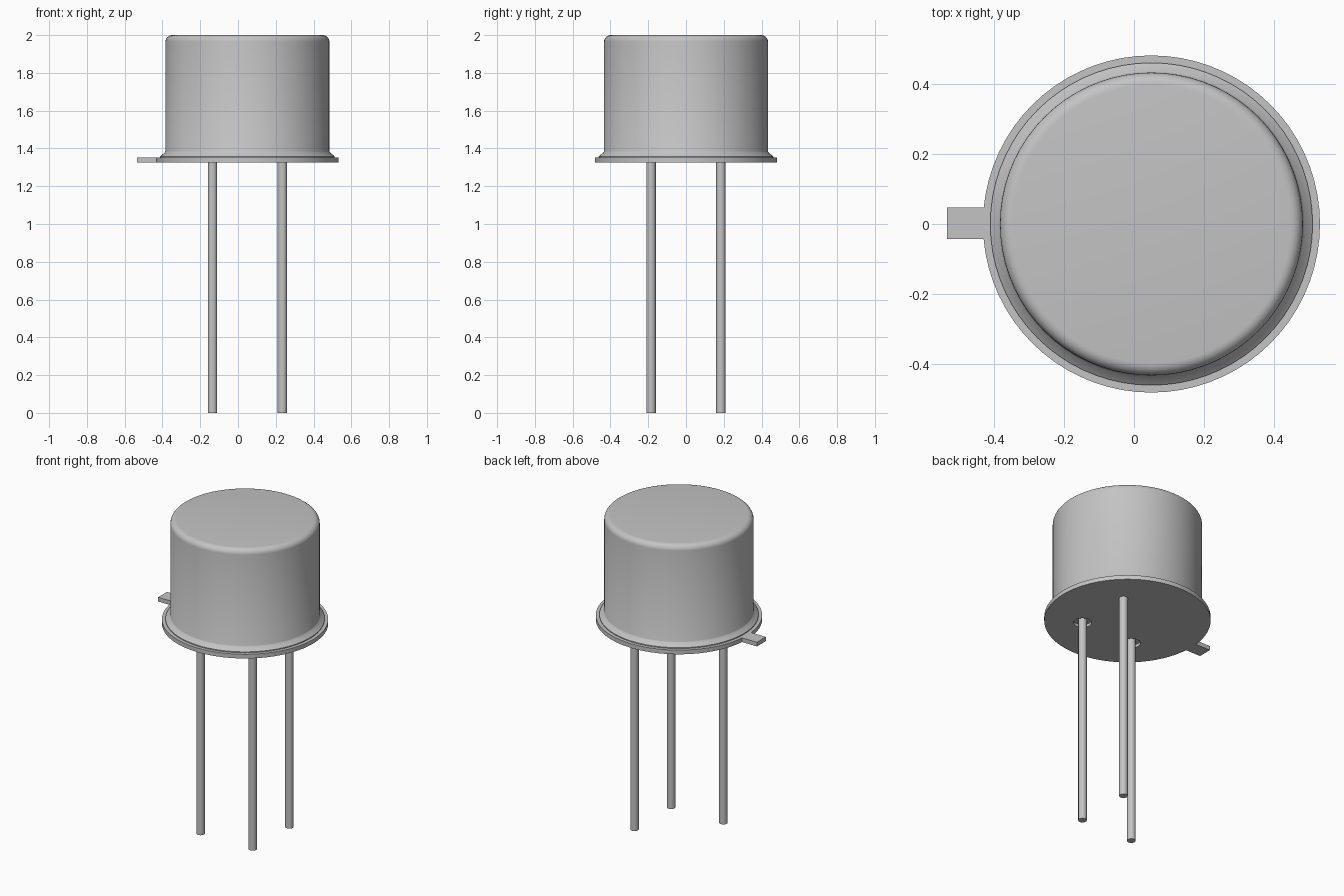
import bpy, bmesh, math

if "Cube" in bpy.data.objects:
    bpy.data.objects.remove(bpy.data.objects["Cube"], do_unlink=True)

CX = 0.05         # axis of the can
BASE = 1.325      # underside of the flange
RIM = 1.352       # upper side of the flange
PIN = 0.185       # pin offset from the axis in x and y

metal = bpy.data.materials.new("grey_metal")
metal.use_nodes = True
grey = (0.55, 0.55, 0.55, 1)
metal.diffuse_color = grey
metal.node_tree.nodes["Principled BSDF"].inputs["Base Color"].default_value = grey


def add_object(name, bm):
    bmesh.ops.recalc_face_normals(bm, faces=bm.faces)
    mesh = bpy.data.meshes.new(name)
    bm.to_mesh(mesh)
    bm.free()
    mesh.materials.append(metal)
    obj = bpy.data.objects.new(name, mesh)
    bpy.context.collection.objects.link(obj)
    return obj


def lathe(name, profile, x, y, steps):
    """Turn a (radius, z) profile that starts and ends on the axis."""
    bm = bmesh.new()
    verts = [bm.verts.new((r, 0, z)) for r, z in profile]
    edges = [bm.edges.new(pair) for pair in zip(verts, verts[1:])]
    bmesh.ops.spin(bm, geom=verts + edges, axis=(0, 0, 1), cent=(0, 0, 0),
                   angle=math.tau, steps=steps)
    bmesh.ops.remove_doubles(bm, verts=bm.verts, dist=0.0001)
    bmesh.ops.translate(bm, verts=bm.verts, vec=(x, y, 0))
    return add_object(name, bm)


def rod(name, radius, low, high, x, y, steps=24):
    return lathe(name, [(0, low), (radius, low), (radius, high), (0, high)], x, y, steps)


# Can: flared foot, straight wall and rounded top edge
R, F = 0.434, 0.035
can_profile = [(0, RIM - 0.005), (0.462, RIM - 0.005), (0.462, RIM + 0.006), (R + 0.004, 1.378), (R, 1.385)]
for i in range(7):
    a = math.radians(15 * i)
    can_profile.append((R - F + F * math.cos(a), 2 - F + F * math.sin(a)))
can_profile.append((0, 2))
can = lathe("can", can_profile, CX, 0, 72)

# Flange disc
flange = rod("flange", 0.483, BASE, RIM, CX, 0, 72)

# Locating tab
bm = bmesh.new()
bmesh.ops.create_cube(bm, size=1)
bmesh.ops.scale(bm, verts=bm.verts, vec=(0.125, 0.09, RIM - BASE))
bmesh.ops.translate(bm, verts=bm.verts, vec=(-0.4735, 0.002, (BASE + RIM) / 2))
tab = add_object("locating_tab", bm)

# Pins: the two insulated ones sit in round recesses, the third joins the flange
parts = [can, flange]
for name, sx, sy, insulated in (("pin_front_right", -1, -1, True),
                                ("pin_front_left", 1, -1, True),
                                ("pin_back_left", 1, 1, False)):
    x, y = CX + sx * PIN, sy * PIN
    parts.append(rod(name, 0.025, 0, RIM - 0.004, x, y))
    if insulated:
        cutter = rod(name + "_recess_cutter", 0.053, BASE - 0.05, BASE + 0.018, x, y, 32)
        cutter.hide_render = True
        cutter.hide_set(True)
        cut = flange.modifiers.new("recess", 'BOOLEAN')
        cut.operation = 'DIFFERENCE'
        cut.solver = 'EXACT'
        cut.object = cutter

# Smooth round parts, keeping sharp rims
for obj in parts:
    bpy.ops.object.select_all(action='DESELECT')
    obj.select_set(True)
    bpy.context.view_layer.objects.active = obj
    bpy.ops.object.shade_smooth_by_angle(angle=math.radians(30))
